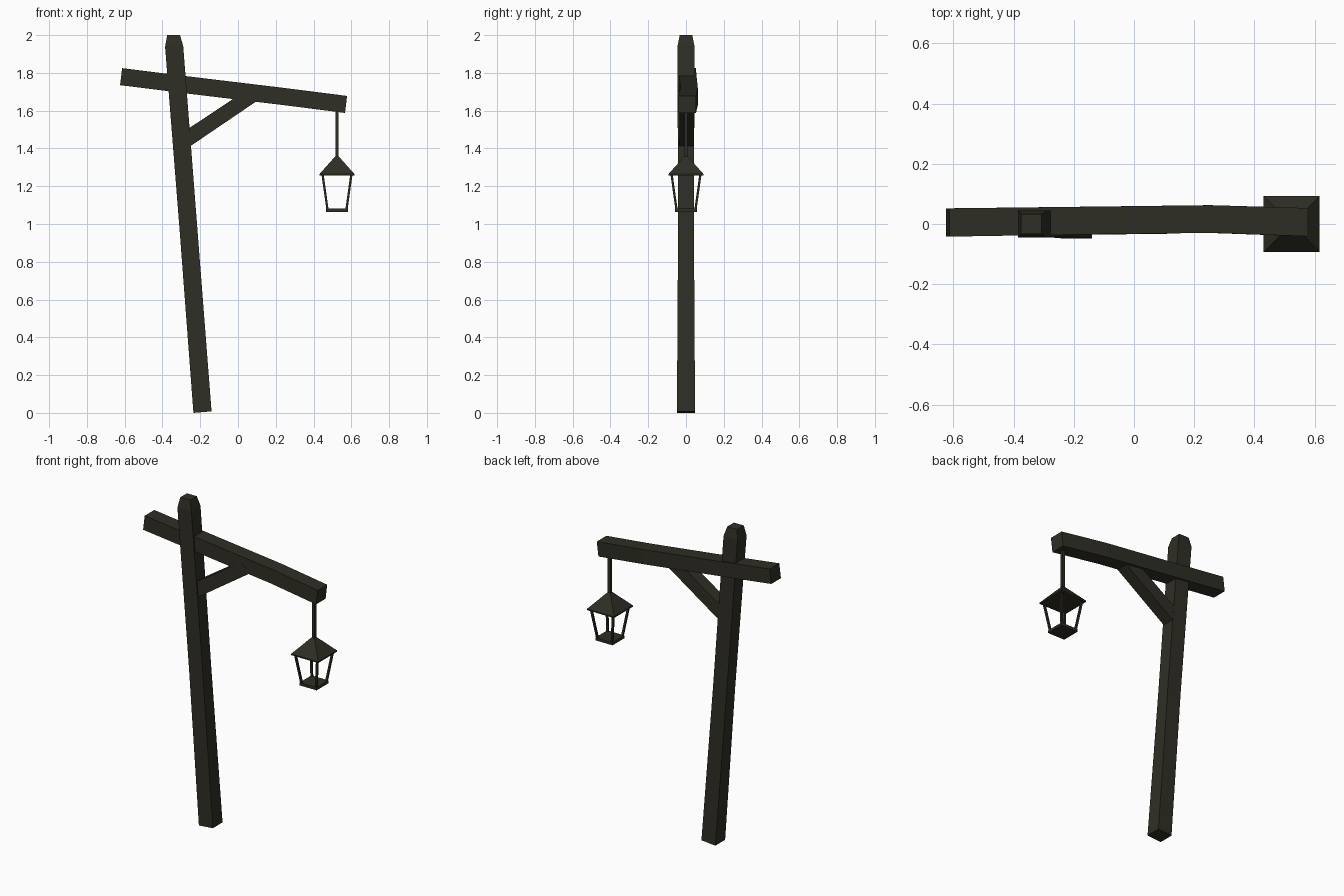
import bpy, bmesh
from mathutils import Vector

if "Cube" in bpy.data.objects:
    bpy.data.objects.remove(bpy.data.objects["Cube"])

wood = bpy.data.materials.new("dark weathered wood")
wood.diffuse_color = (0.028, 0.027, 0.018, 1)
wood.use_nodes = True
wood.node_tree.nodes["Principled BSDF"].inputs["Base Color"].default_value = wood.diffuse_color


def loft(name, sections):
    """Skin four-sided sections: (centre, in-plane half vector, half depth in y)."""
    bm = bmesh.new()
    rings = []
    for c, h, d in sections:
        c, h, d = Vector(c), Vector(h), Vector((0, d, 0))
        rings.append([bm.verts.new(p) for p in (c - h - d, c + h - d, c + h + d, c - h + d)])
    for a, b in zip(rings, rings[1:]):
        for i in range(4):
            j = (i + 1) % 4
            bm.faces.new((a[i], a[j], b[j], b[i]))
    bm.faces.new(rings[0][::-1])
    bm.faces.new(rings[-1])
    bmesh.ops.recalc_face_normals(bm, faces=bm.faces)
    me = bpy.data.meshes.new(name)
    bm.to_mesh(me)
    bm.free()
    me.materials.append(wood)
    ob = bpy.data.objects.new(name, me)
    bpy.context.collection.objects.link(ob)
    return ob


def square(x, y, z, r):
    """Horizontal square section."""
    return ((x, y, z), (r, 0, 0), r)


# Leaning post with a chamfered top
loft("post", [
    ((-0.188, 0, 0.004), (0.048, 0, 0.004), 0.048),
    ((-0.262, 0, 0.97), (0.047, 0, 0.004), 0.042),
    ((-0.338, 0, 1.94), (0.048, 0, 0.002), 0.045),
    ((-0.341, 0, 2.0), (0.034, 0, 0), 0.033),
])

# Sloping crossbeam, slightly bowed towards the back
loft("crossbeam", [
    ((-0.619, 0.005, 1.78), (0.0055, 0, 0.045), 0.047),
    ((-0.2, 0.011, 1.728), (0.0055, 0, 0.045), 0.046),
    ((0.25, 0.0165, 1.674), (0.0055, 0, 0.045), 0.046),
    ((0.572, 0.006, 1.633), (0.0055, 0, 0.045), 0.047),
])

# Diagonal brace, ends buried in post and beam
loft("brace", [
    ((-0.285, 0.003, 1.44), (-0.012, 0, 0.042), 0.039),
    ((0.075, 0.006, 1.682), (-0.035, 0, 0.024), 0.039),
])

# Lantern
LX = 0.524
loft("hanging_rod", [square(LX, 0, 1.34, 0.009), square(LX, 0, 1.62, 0.009)])
loft("lantern_roof", [square(LX, 0, 1.256, 0.093), square(LX, 0, 1.264, 0.093),
                      square(LX, 0, 1.357, 0.01)])
loft("lantern_base", [square(LX, 0, 1.064, 0.059), square(LX, 0, 1.081, 0.059)])
for sx in (-1, 1):
    for sy in (-1, 1):
        loft("lantern_corner_bar", [
            square(LX + sx * 0.050, sy * 0.050, 1.075, 0.006),
            square(LX + sx * 0.076, sy * 0.076, 1.26, 0.006)])
